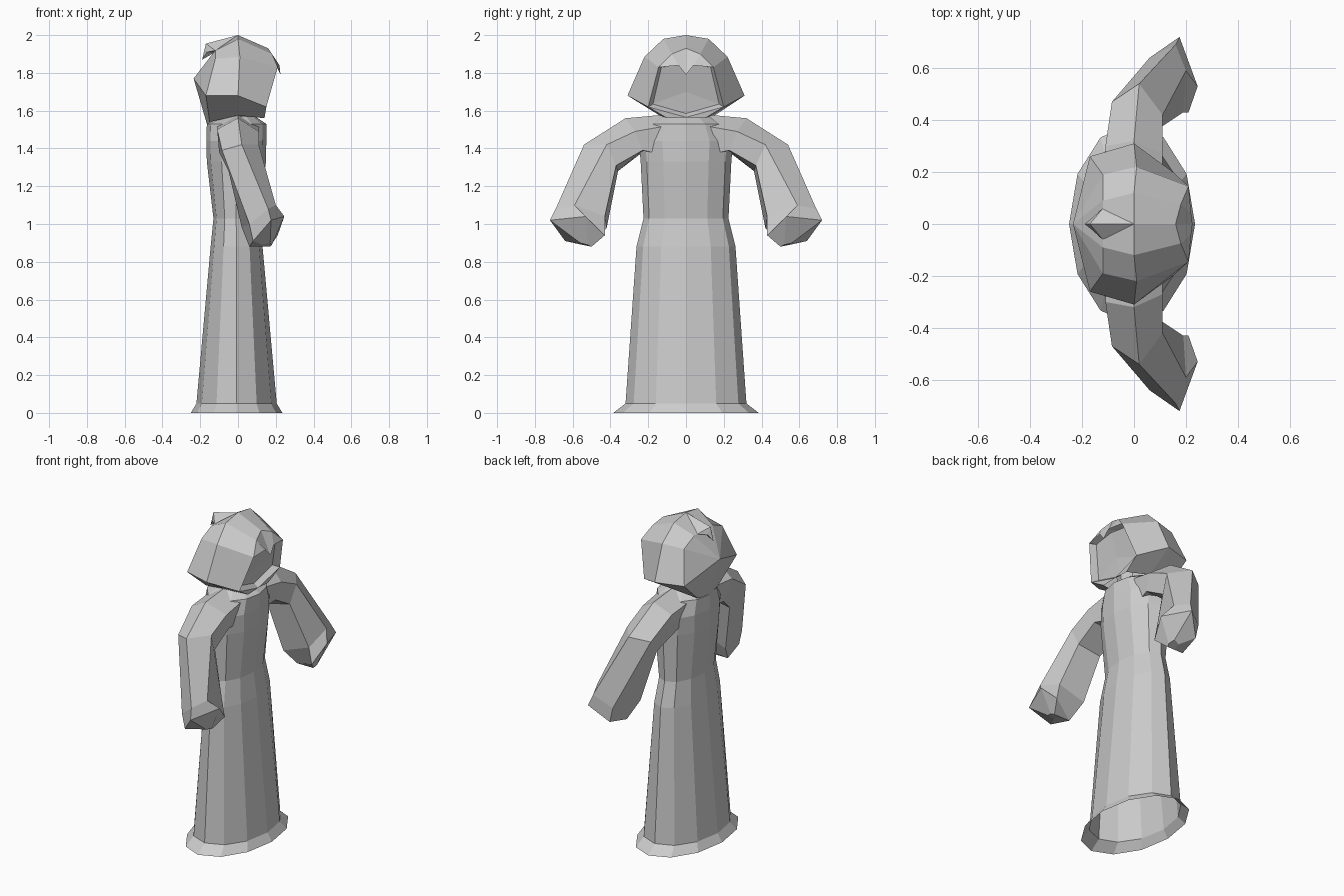
import bpy, bmesh, math

if "Cube" in bpy.data.objects:
    bpy.data.objects.remove(bpy.data.objects["Cube"])

grey = bpy.data.materials.new("plain grey")
grey.diffuse_color = (0.6, 0.6, 0.6, 1)
grey.use_nodes = True
grey.node_tree.nodes["Principled BSDF"].inputs["Base Color"].default_value = grey.diffuse_color


def make(name, verts, faces):
    """Flat-shaded mesh object with consistent normals."""
    bm = bmesh.new()
    vs = [bm.verts.new(v) for v in verts]
    for f in faces:
        bm.faces.new([vs[i] for i in f])
    bmesh.ops.remove_doubles(bm, verts=bm.verts, dist=0.0005)
    bmesh.ops.recalc_face_normals(bm, faces=bm.faces)
    me = bpy.data.meshes.new(name)
    bm.to_mesh(me)
    bm.free()
    me.materials.append(grey)
    ob = bpy.data.objects.new(name, me)
    bpy.context.collection.objects.link(ob)
    return ob


def loft(name, rings, cap_start=False, cap_end=False):
    """Skin a list of equal-length vertex rings."""
    n = len(rings[0])
    verts = [v for r in rings for v in r]
    faces = [(k * n + i, k * n + (i + 1) % n, (k + 1) * n + (i + 1) % n, (k + 1) * n + i)
             for k in range(len(rings) - 1) for i in range(n)]
    if cap_start:
        faces.append(tuple(range(n)))
    if cap_end:
        faces.append(tuple(range(len(verts) - n, len(verts))))
    return make(name, verts, faces)


def mirrored(name, verts, faces):
    """Build a +y half and its -y reflection as one mesh."""
    n = len(verts)
    both = verts + [(x, -y, z) for x, y, z in verts]
    return make(name, both, faces + [tuple(i + n for i in reversed(f)) for f in faces])


# Robe: twelve-sided rings, (z, back x, front x, half width), open at the hem
profile = [(0, -.25, .235, .385), (.05, -.22, .205, .32), (.88, -.145, .13, .262),
           (1.03, -.13, .11, .225), (1.33, -.165, .148, .24), (1.44, -.168, .15, .25),
           (1.53, -.165, .15, .20), (1.57, -.09, .09, .13)]
rings = []
for z, x0, x1, w in profile:
    rings.append([((x0 + x1) / 2 + (x1 - x0) / 2 * math.cos(a), w * math.sin(a), z)
                  for a in [math.pi * i / 6 for i in range(12)]])
loft("robe", rings, cap_end=True)

# Sleeves with closed mitten ends: ridge, front, under front, under back, back
sleeve = [
    [(0, .10, 1.58), (.11, .10, 1.52), (.09, .18, 1.38), (-.09, .18, 1.38), (-.11, .10, 1.52)],
    [(0, .32, 1.56), (.11, .27, 1.49), (.10, .23, 1.39), (-.10, .23, 1.38), (-.11, .30, 1.50)],
    [(.02, .54, 1.42), (.11, .42, 1.42), (.10, .37, 1.31), (-.05, .36, 1.28), (-.085, .47, 1.39)],
    [(.16, .69, 1.08), (.20, .59, 1.10), (.19, .43, 1.04), (.02, .42, .98), (.06, .64, 1.0)],
    [(.175, .72, 1.02), (.245, .53, 1.04), (.21, .43, .94), (.06, .50, .88), (.08, .64, .91)],
    [(.17, .56, .90), (.18, .52, .89), (.17, .50, .88), (.12, .50, .88), (.13, .55, .89)],
]
for side, label in ((1, "left"), (-1, "right")):
    loft(label + "_sleeve", [[(x, side * y, z) for x, y, z in r] for r in sleeve],
         cap_start=True, cap_end=True)

# Hair: bob with a pointed fringe, a tapered underside and a recessed face frame
hair = [
    (0, 0, 2.0), (0, .12, 1.98), (.01, .22, 1.885), (0, .31, 1.68),            # 0-3 middle band
    (.16, 0, 1.93), (.18, .075, 1.90), (.21, .145, 1.83), (.15, .20, 1.62),    # 4-7 front band
    (-.12, 0, 1.92), (-.12, .09, 1.92), (-.12, .19, 1.875), (-.17, .26, 1.68), # 8-11 back band
    (-.235, 0, 1.77),                                                          # 12 back of head
    (-.165, 0, 1.53), (-.15, .10, 1.54), (0, .14, 1.575), (.14, .10, 1.56), (.14, 0, 1.565),  # 13-17
    (.22, .04, 1.84), (.225, 0, 1.79),                                         # 18-19 fringe
    (.17, .13, 1.83), (.115, .175, 1.635), (.11, 0, 1.585),                    # 20-22 inner rim
]
mirrored("hair", hair, [
    (0, 4, 5, 1), (1, 5, 6, 2), (2, 6, 7, 3),
    (0, 1, 9, 8), (1, 2, 10, 9), (2, 3, 11, 10),
    (8, 9, 12), (9, 10, 12), (10, 11, 12), (11, 14, 13, 12),
    (3, 15, 14, 11), (7, 16, 15, 3), (7, 17, 16),
    (4, 19, 18, 5), (5, 18, 6),
    (6, 20, 21, 7), (7, 21, 22, 17)])

# Face set back inside the hair
mirrored("face", [(.17, .13, 1.83), (.115, .175, 1.635), (.11, 0, 1.585),
                  (.13, 0, 1.70), (.17, 0, 1.85)],
         [(0, 1, 3, 4), (1, 2, 3)])

# Neck joining head and robe
loft("neck", [[(r * math.cos(a), r * math.sin(a), z)
               for a in [math.pi * i / 4 for i in range(8)]]
              for z, r in ((1.52, .09), (1.64, .10))])

# Hooked tuft at the back of the hair
mirrored("hair_tuft", [(0, 0, 2.0), (-.17, 0, 1.955), (-.19, 0, 1.87),
                       (-.165, .02, 1.91), (-.12, .06, 1.918), (-.12, 0, 1.91)],
         [(0, 1, 4), (1, 3, 4), (1, 2, 3), (3, 2, 5), (4, 3, 5)])
